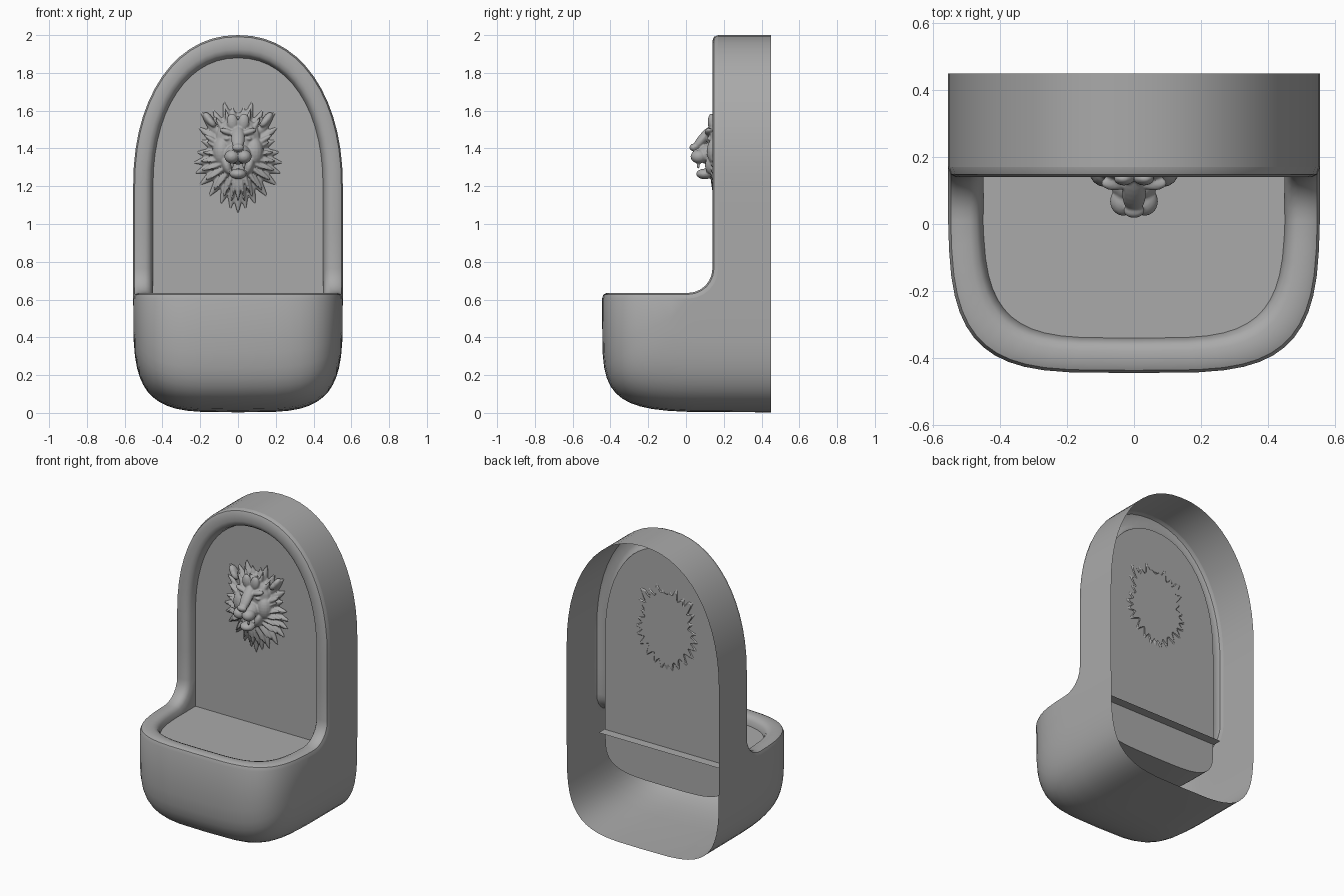
import bpy, bmesh
from math import sin, cos, radians, pi
from mathutils import Matrix, Vector, Euler

cube = bpy.data.objects.get("Cube")
if cube:
    bpy.data.objects.remove(cube)

stone = bpy.data.materials.new("grey_stone")
stone.use_nodes = True
GREY = (0.4, 0.4, 0.4, 1)
stone.diffuse_color = GREY
stone.node_tree.nodes["Principled BSDF"].inputs["Base Color"].default_value = GREY


def add_object(name, bm, smooth=True):
    mesh = bpy.data.meshes.new(name)
    bm.to_mesh(mesh)
    bm.free()
    mesh.materials.append(stone)
    obj = bpy.data.objects.new(name, mesh)
    bpy.context.collection.objects.link(obj)
    if smooth:
        shade(obj)
    return obj


def shade(obj):
    bpy.ops.object.select_all(action='DESELECT')
    obj.select_set(True)
    bpy.context.view_layer.objects.active = obj
    bpy.ops.object.shade_smooth_by_angle(angle=radians(40))


# ---- Shell: wall frame and basin as one lofted surface ----
HALF, FRONT, RIM, SPRING, BEND = 0.555, 0.14, 0.635, 1.2, 0.13


def rim_path(inset, depth):
    """Half loop down the arch, round the bend and along the basin rim.
    Each entry is (point, k); k tells how far the basin drops below it."""
    a, pts = HALF - inset, []
    for i in range(15):
        t = i / 14 * pi / 2
        pts.append((Vector((a * sin(t) ** 0.93, FRONT + depth,
                            SPRING + (0.8 - 1.15 * inset) * max(cos(t), 0) ** 0.93)), 0))
    pts.append((Vector((a, FRONT + depth, 0.95)), 0))
    for i in range(7):
        t, r = i / 6 * pi / 2, BEND + depth
        pts.append((Vector((a, FRONT - BEND + r * cos(t), RIM + BEND - r * sin(t))), 0))
    for i in range(13):
        t = radians(82) * (1 - i / 12)
        k = cos(t) ** 0.5
        pts.append((Vector((a * sin(t) ** 0.5, FRONT - (HALF + 0.03 - inset) * k, RIM - depth)), k))
    return pts


def section(path, back_y, floor_z, power, steps=12):
    """Rows that sweep from a rim path down and back to a vertical plane."""
    rows = []
    for i in range(steps + 1):
        t = i / steps * pi / 2
        c, s = max(cos(t), 0) ** (2 / power), sin(t) ** (2 / power)
        rows.append([Vector((p.x, back_y - (back_y - p.y) * c, p.z - (p.z - floor_z) * k * s))
                     for p, k in path])
    return rows


rows = section(rim_path(0, 0.03), 0.45, 0.003, 5.4)[::-1]
for inset, depth in ((0.008, 0.008), (0.025, 0), (0.065, 0), (0.085, 0.008), (0.097, 0.025)):
    rows.append([p for p, k in rim_path(inset, depth)])
rows += section(rim_path(0.105, 0.06), 0.20, 0.32, 4)

bm = bmesh.new()
loops = []
for row in rows:
    mirrored = [Vector((-p.x, p.y, p.z)) for p in row[-2:0:-1]]
    loops.append([bm.verts.new(p) for p in row + mirrored])
for lo, hi in zip(loops, loops[1:]):
    for i in range(len(lo)):
        j = (i + 1) % len(lo)
        bm.faces.new((lo[i], lo[j], hi[j], hi[i]))
bm.faces.new(loops[-1])
bmesh.ops.remove_doubles(bm, verts=bm.verts, dist=0.0003)
bmesh.ops.recalc_face_normals(bm, faces=bm.faces)
add_object("fountain_shell", bm)

# ---- Water sheet, running a little behind the panel ----
bm = bmesh.new()
outline = [(-0.455, 0.26), (0.455, 0.26)]
for i in range(25):
    t = pi * i / 24
    c = cos(t)
    outline.append((0.455 * abs(c) ** 0.5 * (1 if c > 0 else -1), FRONT - 0.485 * max(sin(t), 0) ** 0.5))
bm.faces.new([bm.verts.new((x, y, 0.578)) for x, y in outline])
bmesh.ops.recalc_face_normals(bm, faces=bm.faces)
add_object("water_surface", bm, smooth=False)

# ---- Lion head spout: overlapping blobs fused by a remesh ----
head = bmesh.new()


def blob(loc, size, tilt=0, lean=0, taper=0.0, both=True):
    """Ellipsoid; tilt turns it in the wall plane, lean tips it off the wall."""
    for side in ((1, -1) if both and loc[0] else (1,)):
        verts = bmesh.ops.create_uvsphere(head, u_segments=16, v_segments=12, radius=1)["verts"]
        for v in verts:
            f = 1 - taper * (v.co.z + 1) / 2
            v.co.x, v.co.y = v.co.x * f, v.co.y * f
        turn = Euler((radians(lean), tilt * side, 0)).to_matrix().to_4x4()
        where = Matrix.Translation((loc[0] * side, loc[1], loc[2]))
        bmesh.ops.transform(head, verts=verts, matrix=where @ turn @ Matrix.Diagonal((*size, 1)))


def tuft(tip, y, start, width, lift):
    """Tapered lock of hair from near the face out to a tip."""
    centre = Vector((0, 1.36))
    tip = Vector(tip)
    root = centre + (tip - centre) * start
    mid, run = (tip + root) / 2, tip - root
    blob((mid.x, y, mid.y), (width, lift, run.length / 2 + 0.01),
         tilt=Vector((0, 1)).angle_signed(run), taper=0.8)


# Face
blob((0, 0.215, 1.37), (0.16, 0.05, 0.23))
blob((0, 0.175, 1.45), (0.12, 0.06, 0.12))
blob((0, 0.092, 1.455), (0.036, 0.026, 0.085), lean=-40)
blob((0, 0.04, 1.405), (0.032, 0.022, 0.02))
blob((0, 0.12, 1.37), (0.07, 0.06, 0.055))
blob((0.032, 0.068, 1.357), (0.04, 0.044, 0.036))
blob((0, 0.1, 1.265), (0.045, 0.046, 0.028))
blob((0.06, 0.14, 1.31), (0.025, 0.04, 0.05), tilt=0.3)
blob((0.085, 0.16, 1.385), (0.05, 0.05, 0.075))
blob((0.058, 0.122, 1.488), (0.042, 0.022, 0.016), tilt=-0.3)
blob((0.056, 0.126, 1.452), (0.018, 0.014, 0.01), tilt=0.2)
blob((0.032, 0.065, 1.312), (0.008, 0.008, 0.02))
blob((0.03, 0.135, 1.54), (0.03, 0.02, 0.045), tilt=0.1)
# Ears
blob((0.155, 0.18, 1.555), (0.022, 0.03, 0.042), tilt=0.6)
blob((0.142, 0.165, 1.54), (0.018, 0.02, 0.032), tilt=0.7)

# Mane and beard
tips = [(0.03, 1.615), (0.075, 1.645), (0.13, 1.6), (0.195, 1.59), (0.205, 1.51), (0.19, 1.44),
        (0.215, 1.38), (0.23, 1.325), (0.222, 1.27), (0.2, 1.21), (0.15, 1.15), (0.09, 1.11), (0.04, 1.085)]
for i, (x, z) in enumerate(tips):
    tuft((x, z), 0.195, 0.5, 0.04, 0.035)
    if i > 4:
        tuft((x * 0.85, z * 0.87 + 0.18), 0.168, 0.5, 0.026, 0.03)
        tuft((x * 0.68, z * 0.74 + 0.35), 0.15, 0.45, 0.018, 0.025)
    elif i != 3:
        tuft((x * 0.9, z - 0.035), 0.165, 0.6, 0.02, 0.025)
tuft((0, 1.062), 0.19, 0.3, 0.05, 0.04)
tuft((0, 1.12), 0.155, 0.3, 0.028, 0.035)

lion = add_object("lion_head", head, smooth=False)
remesh = lion.modifiers.new("fuse", 'REMESH')
remesh.mode, remesh.voxel_size = 'VOXEL', 0.005
lion.modifiers.new("soften", 'SMOOTH').iterations = 2
bpy.context.view_layer.update()
fused = bpy.data.meshes.new_from_object(lion.evaluated_get(bpy.context.evaluated_depsgraph_get()))
lion.modifiers.clear()

# Trim the back so only its ragged edge passes the panel
bm = bmesh.new()
bm.from_mesh(fused)
bmesh.ops.bisect_plane(bm, geom=bm.verts[:] + bm.edges[:] + bm.faces[:],
                       plane_co=(0, 0.206, 0), plane_no=(0, 1, 0), clear_outer=True)
bm.to_mesh(lion.data)
bm.free()
bpy.data.meshes.remove(fused)
shade(lion)
